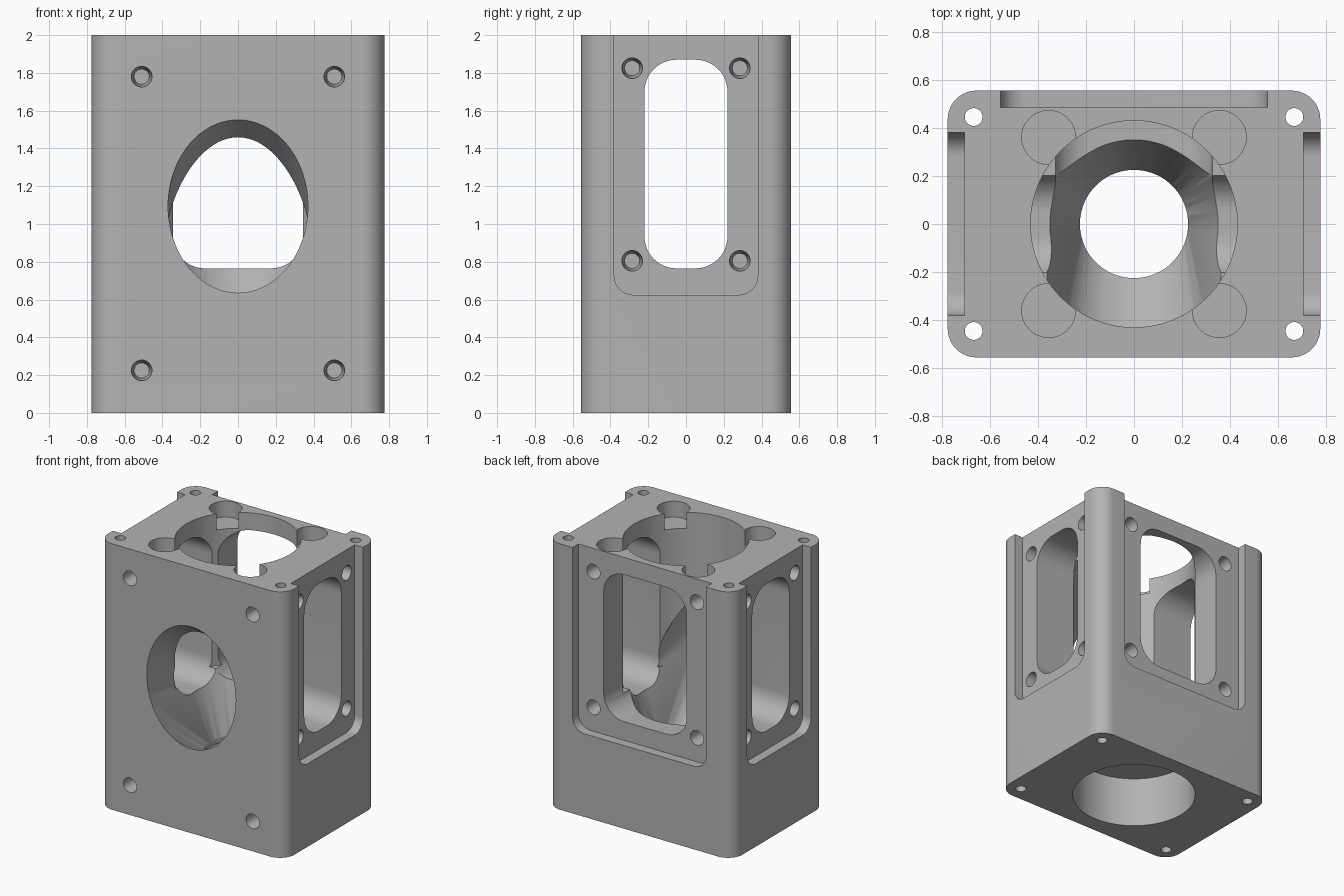
import bpy, bmesh, math
from mathutils import Matrix, Vector

cube = bpy.data.objects.get("Cube")
if cube:
    bpy.data.objects.remove(cube, do_unlink=True)

grey = bpy.data.materials.new("neutral grey")
grey.use_nodes = True
colour = (0.45, 0.45, 0.45, 1)
grey.diffuse_color = colour
grey.node_tree.nodes["Principled BSDF"].inputs["Base Color"].default_value = colour

# Frames that carry local (across, up, outward) to each face of the block
TOP = Matrix.Identity(4)
FRONT = Matrix.Rotation(math.pi / 2, 4, 'X')
BACK = Matrix.Rotation(math.pi, 4, 'Z') @ FRONT
RIGHT = Matrix.Rotation(math.pi / 2, 4, 'Z') @ FRONT
LEFT = Matrix.Rotation(-math.pi / 2, 4, 'Z') @ FRONT


def finish(name, bm):
    bmesh.ops.recalc_face_normals(bm, faces=bm.faces)
    mesh = bpy.data.meshes.new(name)
    bm.to_mesh(mesh)
    bm.free()
    obj = bpy.data.objects.new(name, mesh)
    bpy.context.collection.objects.link(obj)
    mesh.materials.append(grey)
    return obj


def rounded_prism(name, half_w, low, high, radius, near, far, frame=TOP):
    """Rounded rectangle pushed from near to far along the frame's outward axis."""
    bm = bmesh.new()
    ring = []
    corners = ((1, high - radius), (-1, high - radius), (-1, low + radius), (1, low + radius))
    for k, (side, v) in enumerate(corners):
        for i in range(13):
            a = (k + i / 12) * math.pi / 2
            ring.append(frame @ Vector((side * (half_w - radius) + radius * math.cos(a),
                                        v + radius * math.sin(a), near)))
    face = bm.faces.new([bm.verts.new(p) for p in ring])
    grown = bmesh.ops.extrude_face_region(bm, geom=[face])["geom"]
    verts = [g for g in grown if isinstance(g, bmesh.types.BMVert)]
    bmesh.ops.translate(bm, verts=verts, vec=frame.to_3x3() @ Vector((0, 0, far - near)))
    return finish(name, bm)


def bore(name, u, v, r_near, r_far, near, far, frame=TOP, sides=32):
    """Straight or tapered round cutter."""
    bm = bmesh.new()
    place = frame @ Matrix.Translation((u, v, (near + far) / 2))
    bmesh.ops.create_cone(bm, cap_ends=True, segments=sides, radius1=r_near,
                          radius2=r_far, depth=far - near, matrix=place)
    return finish(name, bm)


def funnel_chute(name):
    """Hull of the outlet, the funnel rim and the slanted front opening."""
    bm = bmesh.new()
    for i in range(96):
        a = i * math.tau / 96
        c, s = math.cos(a), math.sin(a)
        bm.verts.new((0.225 * c, 0.225 * s, 0.42))
        bm.verts.new((0.385 * c, 0.385 * s, 0.86))
        bm.verts.new((0.37 * c, -0.56, 1.097 + 0.458 * s))
    hull = bmesh.ops.convex_hull(bm, input=bm.verts)
    loose = {g for g in hull["geom_interior"] + hull["geom_unused"]
             if isinstance(g, bmesh.types.BMVert)}
    bmesh.ops.delete(bm, geom=list(loose), context='VERTS')
    return finish(name, bm)


def cut(target, cutter):
    cutter.hide_render = True
    mod = target.modifiers.new("cut", 'BOOLEAN')
    mod.operation = 'DIFFERENCE'
    mod.solver = 'EXACT'
    mod.object = cutter
    bpy.context.view_layer.objects.active = target
    bpy.ops.object.modifier_apply(modifier=mod.name)
    bpy.data.objects.remove(cutter, do_unlink=True)


# Block with rounded upright edges
body = rounded_prism("housing_block", 0.775, -0.555, 0.555, 0.12, 0, 2)

# Central passage: upper bore, funnel with front chute, outlet, lower bore
cut(body, bore("upper_bore", 0, 0, 0.43, 0.43, 0.86, 2.1, sides=96))
cut(body, funnel_chute("chute"))
cut(body, bore("outlet", 0, 0, 0.225, 0.225, 0.3, 0.5, sides=96))
cut(body, bore("lower_bore", 0, 0, 0.43, 0.43, -0.1, 0.38, sides=96))

# Recessed panels, windows and screw holes on the back and both sides
for frame, surface, panel, window, screw in (
        (BACK, 0.555, 0.555, 0.345, 0.43),
        (RIGHT, 0.775, 0.38, 0.22, 0.285),
        (LEFT, 0.775, 0.38, 0.22, 0.285)):
    floor = surface - 0.07
    cut(body, rounded_prism("panel", panel, 0.625, 2.3, 0.1, floor, 1, frame))
    cut(body, rounded_prism("window", window, 0.765, 1.87, 0.17, 0.05, 1, frame))
    for u in (-screw, screw):
        for v in (0.805, 1.825):
            cut(body, bore("screw", u, v, 0.04, 0.055, floor - 0.16, floor + 0.001, frame))

# Front screw holes, corner through holes and round pockets on top
for side in (-1, 1):
    for v in (0.225, 1.78):
        cut(body, bore("screw", side * 0.51, v, 0.04, 0.055, 0.39, 0.556, FRONT))
    for v in (-1, 1):
        cut(body, bore("corner_hole", side * 0.667, v * 0.445, 0.037, 0.037, -0.1, 2.1))
        cut(body, bore("top_pocket", side * 0.355, v * 0.36, 0.112, 0.112, 1.88, 2.1, sides=48))

# Smooth curves, sharp edges
bpy.ops.object.select_all(action='DESELECT')
body.select_set(True)
bpy.context.view_layer.objects.active = body
bpy.ops.object.shade_smooth_by_angle(angle=math.radians(30))
